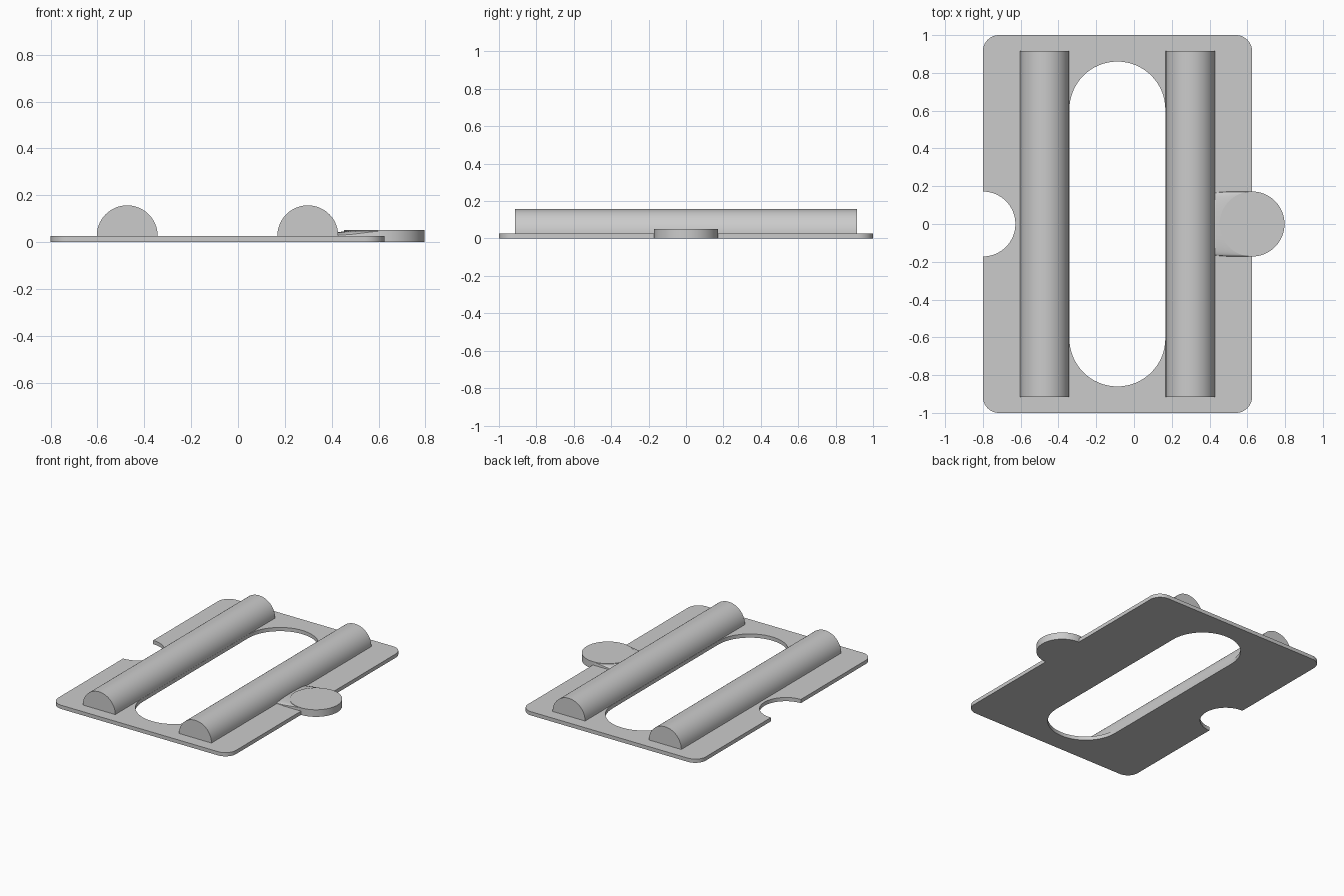
import bpy, bmesh
from math import sin, cos, pi, radians

if "Cube" in bpy.data.objects:
    bpy.data.objects.remove(bpy.data.objects["Cube"], do_unlink=True)

GREY = (0.6, 0.6, 0.6, 1)
grey = bpy.data.materials.new("plain grey")
grey.use_nodes = True
grey.diffuse_color = GREY
grey.node_tree.nodes["Principled BSDF"].inputs["Base Color"].default_value = GREY

THICK = 0.027       # plate thickness
TAB_TOP = 0.051
LEFT, RIGHT = -0.8, 0.625
TAB_R = 0.172
ROLL_R = 0.13


def arc(cx, cy, r, start, end, steps=24):
    """Points along an arc, angles in degrees."""
    angles = [radians(start + (end - start) * i / steps) for i in range(steps + 1)]
    return [(cx + r * cos(a), cy + r * sin(a)) for a in angles]


def finish(obj):
    bpy.ops.object.select_all(action="DESELECT")
    obj.select_set(True)
    bpy.context.view_layer.objects.active = obj
    if obj.type == "CURVE":
        bpy.ops.object.convert(target="MESH")
        obj = bpy.context.object
    obj.data.materials.clear()
    obj.data.materials.append(grey)
    bpy.ops.object.shade_smooth_by_angle(angle=radians(30))


def extrude(name, outlines, depth, location, rotation=(0, 0, 0)):
    """Filled outline, with holes, extruded evenly about its own plane."""
    curve = bpy.data.curves.new(name, "CURVE")
    curve.dimensions = "2D"
    curve.fill_mode = "BOTH"
    curve.extrude = depth / 2
    for points in outlines:
        spline = curve.splines.new("POLY")
        spline.points.add(len(points) - 1)
        for p, (x, y) in zip(spline.points, points):
            p.co = (x, y, 0, 1)
        spline.use_cyclic_u = True
    obj = bpy.data.objects.new(name, curve)
    obj.location, obj.rotation_euler = location, rotation
    bpy.context.collection.objects.link(obj)
    finish(obj)


# Base plate: rounded corners, half-round notch and a long slot
c = 0.085
outline = (arc(RIGHT - c, 1 - c, c, 0, 90, 10) + arc(LEFT + c, 1 - c, c, 90, 180, 10)
           + arc(LEFT, 0, TAB_R, 90, -90, 32)
           + arc(LEFT + c, c - 1, c, 180, 270, 10) + arc(RIGHT - c, c - 1, c, 270, 360, 10))
slot_r, slot_x = 0.254, -0.088
slot = (arc(slot_x, 0.86 - slot_r, slot_r, 0, 180, 32)
        + arc(slot_x, slot_r - 0.86, slot_r, 180, 360, 32))
extrude("base_plate", [outline, slot], THICK, (0, 0, THICK / 2))

# Two half-round rails
for name, x in (("right_rail", -0.473), ("left_rail", 0.298)):
    extrude(name, [arc(0, 0, ROLL_R, 0, 180, 48)], 1.83, (x, 0, THICK), (pi / 2, 0, 0))

# Round tab that matches the notch
extrude("round_tab", [arc(RIGHT, 0, TAB_R, 0, 360, 64)[:-1]], TAB_TOP, (0, 0, TAB_TOP / 2))

# Arched neck blending the tab into the left rail: x, half width, height, squareness
sections = [(0.415, 0.165, 0.014, 2), (0.45, 0.168, 0.019, 2.4),
            (0.49, 0.171, 0.0235, 3), (0.55, 0.172, 0.0238, 6), (0.61, 0.172, 0.0238, 16)]
bm = bmesh.new()
rows = []
N = 24
for x, width, height, power in sections:
    row = []
    for i in range(N + 1):
        t = -cos(pi * i / N)
        z = THICK + height * max(0, 1 - abs(t) ** power) ** (1 / power)
        row.append(bm.verts.new((x, width * t, z)))
    rows.append(row)
for a, b in zip(rows, rows[1:]):
    for i in range(N):
        bm.faces.new((a[i], b[i], b[i + 1], a[i + 1]))
    bm.faces.new((a[0], a[N], b[N], b[0]))
bm.faces.new(rows[0])
bm.faces.new(rows[-1])
bmesh.ops.recalc_face_normals(bm, faces=bm.faces)
mesh = bpy.data.meshes.new("tab_neck")
bm.to_mesh(mesh)
bm.free()
neck = bpy.data.objects.new("tab_neck", mesh)
bpy.context.collection.objects.link(neck)
finish(neck)
